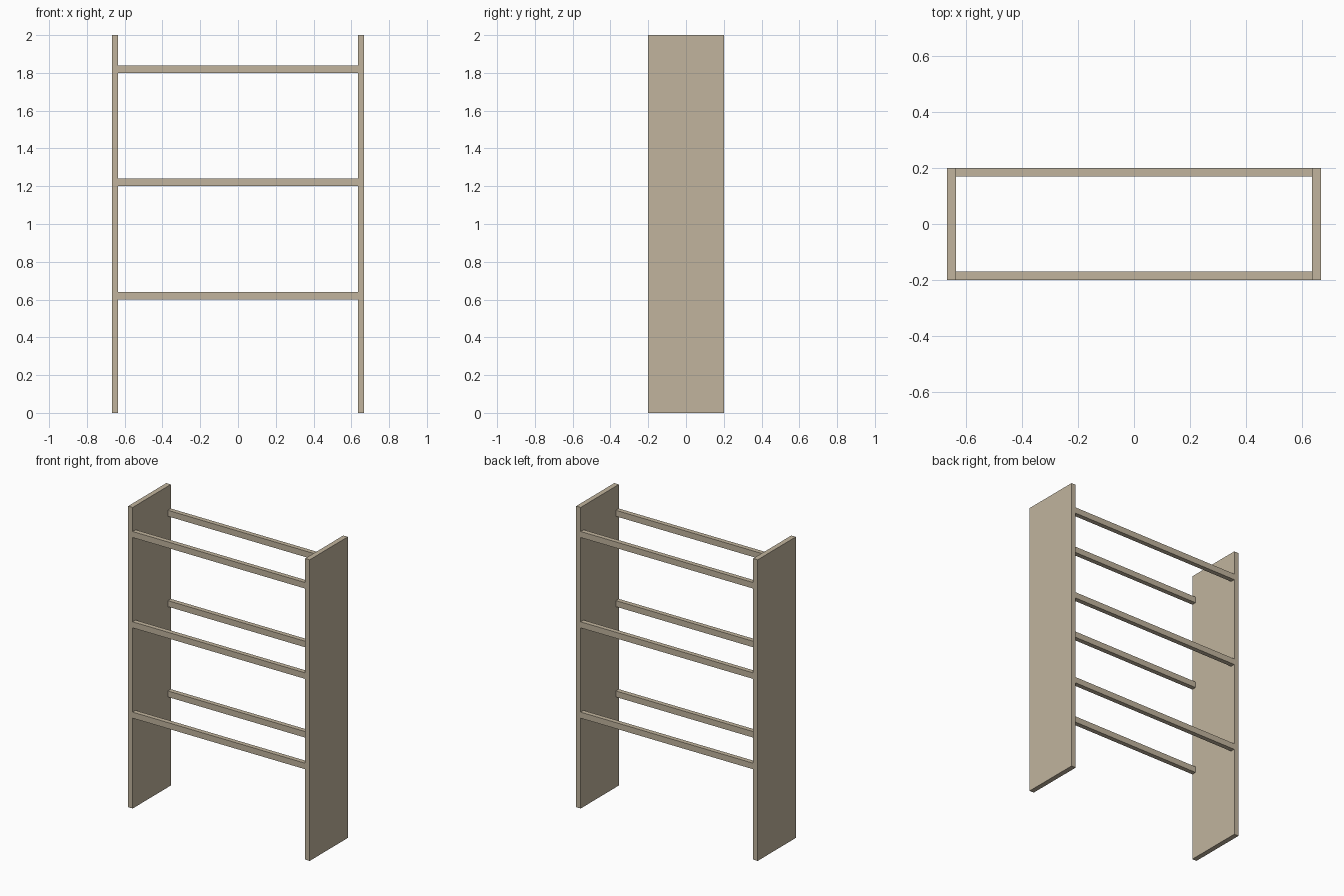
import bpy

if "Cube" in bpy.data.objects:
    bpy.data.objects.remove(bpy.data.objects["Cube"])

# One plain wood colour for everything
wood = bpy.data.materials.new("light_wood")
wood.diffuse_color = (0.533, 0.456, 0.337, 1.0)
wood.use_nodes = True
wood.node_tree.nodes["Principled BSDF"].inputs["Base Color"].default_value = wood.diffuse_color


def box(name, low, high):
    """Axis-aligned box between two corners."""
    centre = [(a + b) / 2 for a, b in zip(low, high)]
    bpy.ops.mesh.primitive_cube_add(size=1, location=centre)
    obj = bpy.context.object
    obj.name = name
    obj.scale = [b - a for a, b in zip(low, high)]
    bpy.ops.object.transform_apply(location=False, rotation=False, scale=True)
    obj.data.materials.append(wood)
    return obj


HALF_W, HALF_D, HEIGHT = 0.667, 0.2, 2.0
PANEL, RAIL_D, RAIL_H = 0.033, 0.031, 0.04
INNER = HALF_W - PANEL

# Upright side panels
box("left_side_panel", (-HALF_W, -HALF_D, 0), (-INNER, HALF_D, HEIGHT))
box("right_side_panel", (INNER, -HALF_D, 0), (HALF_W, HALF_D, HEIGHT))

# Front and back rails at three levels
for level, z in zip(("lower", "middle", "upper"), (0.6, 1.2, 1.8)):
    box(f"{level}_front_rail", (-INNER, -HALF_D, z),
        (INNER, -HALF_D + RAIL_D, z + RAIL_H))
    box(f"{level}_back_rail", (-INNER, HALF_D - RAIL_D, z),
        (INNER, HALF_D, z + RAIL_H))
